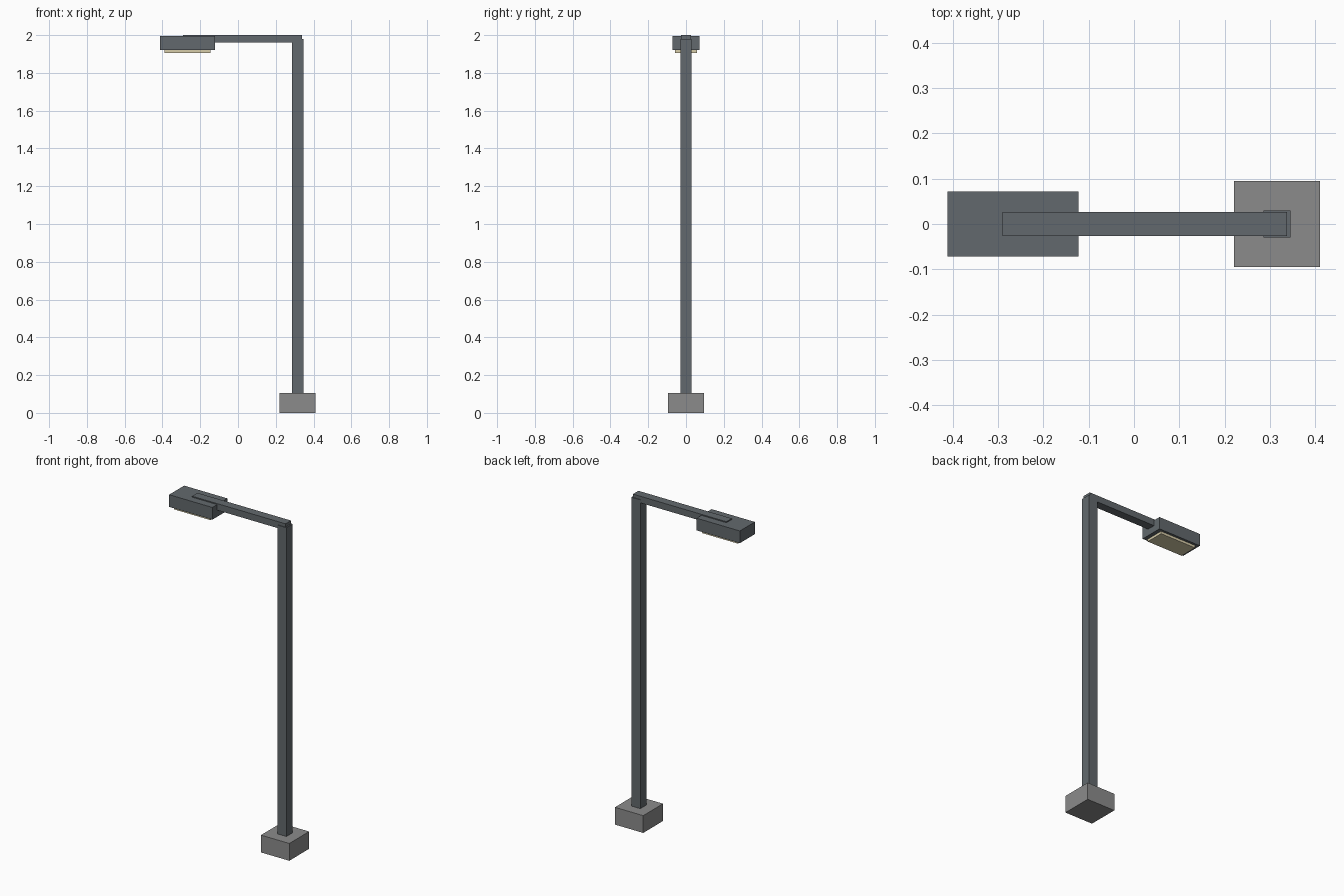
import bpy

if "Cube" in bpy.data.objects:
    bpy.data.objects.remove(bpy.data.objects["Cube"])


def material(name, rgb):
    m = bpy.data.materials.new(name)
    m.diffuse_color = (*rgb, 1.0)
    m.use_nodes = True
    m.node_tree.nodes["Principled BSDF"].inputs["Base Color"].default_value = m.diffuse_color
    return m


concrete = material("concrete_grey", (0.26, 0.26, 0.26))
steel = material("slate_steel", (0.123, 0.141, 0.153))
glow = material("warm_cream", (0.68, 0.61, 0.40))


def box(name, x, half_y, z, mat):
    """Box spanning the x and z ranges, symmetric in y."""
    bpy.ops.mesh.primitive_cube_add(
        size=1, location=((x[0] + x[1]) / 2, 0, (z[0] + z[1]) / 2))
    ob = bpy.context.object
    ob.name = name
    ob.scale = (x[1] - x[0], 2 * half_y, z[1] - z[0])
    bpy.ops.object.transform_apply(location=False, rotation=False, scale=True)
    ob.data.materials.append(mat)
    return ob


# Footing and upright
box("base_block", (0.221, 0.411), 0.095, (0.0, 0.105), concrete)
box("pole", (0.286, 0.346), 0.03, (0.1, 1.98), steel)

# Horizontal arm, its end sunk into the lamp housing
box("arm", (-0.29, 0.338), 0.026, (1.96, 2.0), steel)

# Lamp housing with the light panel underneath
box("lamp_housing", (-0.412, -0.122), 0.072, (1.92, 1.994), steel)
box("light_panel", (-0.389, -0.146), 0.057, (1.905, 1.93), glow)
